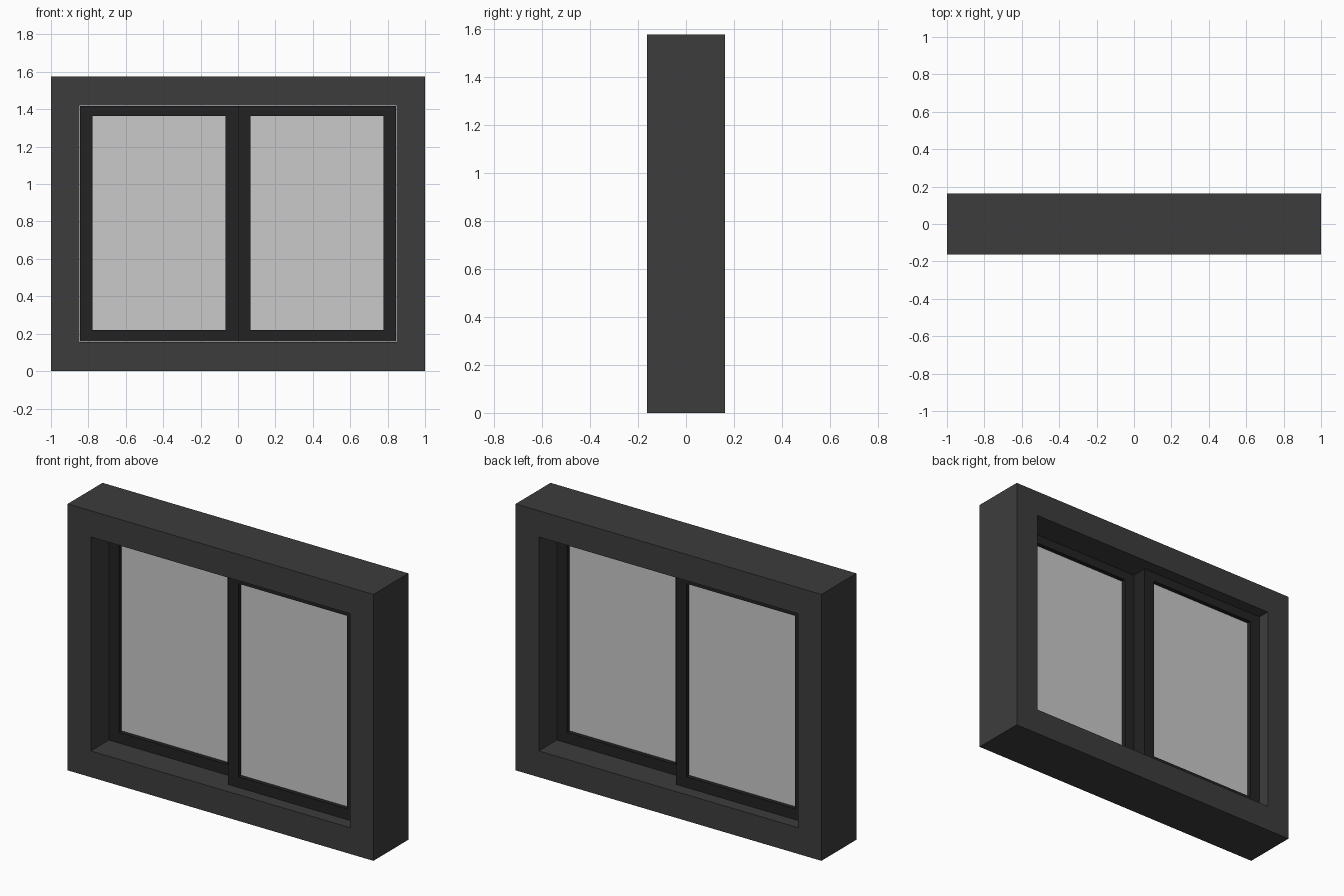
import bpy
import bmesh

if "Cube" in bpy.data.objects:
    bpy.data.objects.remove(bpy.data.objects["Cube"])


def material(name, value):
    m = bpy.data.materials.new(name)
    m.diffuse_color = (value, value, value, 1.0)
    m.use_nodes = True
    m.node_tree.nodes["Principled BSDF"].inputs["Base Color"].default_value = m.diffuse_color
    return m


FRAME = material("charcoal frame", 0.046)
SASH = material("black sash", 0.0165)
GLASS = material("light grey glass", 0.59)


def finish(bm, name, mat):
    bmesh.ops.recalc_face_normals(bm, faces=bm.faces)
    mesh = bpy.data.meshes.new(name)
    bm.to_mesh(mesh)
    bm.free()
    mesh.materials.append(mat)
    ob = bpy.data.objects.new(name, mesh)
    bpy.context.collection.objects.link(ob)
    return ob


def corners(bm, rect, y):
    x0, x1, z0, z1 = rect
    return [bm.verts.new((x, y, z)) for x, z in ((x0, z0), (x1, z0), (x1, z1), (x0, z1))]


def ring(name, outer, inner, y0, y1, mat):
    """Rectangular frame: four loops joined into a closed tube."""
    bm = bmesh.new()
    loops = [corners(bm, outer, y0), corners(bm, inner, y0),
             corners(bm, inner, y1), corners(bm, outer, y1)]
    for i in range(4):
        a, b = loops[i], loops[(i + 1) % 4]
        for j in range(4):
            k = (j + 1) % 4
            bm.faces.new((a[j], a[k], b[k], b[j]))
    return finish(bm, name, mat)


def panel(name, rect, y0, y1, mat):
    bm = bmesh.new()
    a, b = corners(bm, rect, y0), corners(bm, rect, y1)
    bm.faces.new(a)
    bm.faces.new(b)
    for j in range(4):
        k = (j + 1) % 4
        bm.faces.new((a[j], a[k], b[k], b[j]))
    return finish(bm, name, mat)


# Outer wall frame
ring("outer_frame", (-1, 1, 0, 1.575), (-0.848, 0.848, 0.155, 1.42), -0.163, 0.163, FRAME)

# Two sliding sashes: the right one runs in the front track, the left one behind
DEPTH, RECESS = 0.094, 0.025
for side, sign in (("left", -1), ("right", 1)):
    y0 = 0.0 if sign < 0 else -DEPTH
    xs = sorted((0.0, sign * 0.845))
    gx = sorted((sign * 0.068, sign * 0.778))
    opening = (gx[0], gx[1], 0.221, 1.363)
    ring(side + "_sash", (xs[0], xs[1], 0.158, 1.417), opening, y0, y0 + DEPTH, SASH)
    panel(side + "_glass", opening, y0 + RECESS, y0 + DEPTH - RECESS, GLASS)
